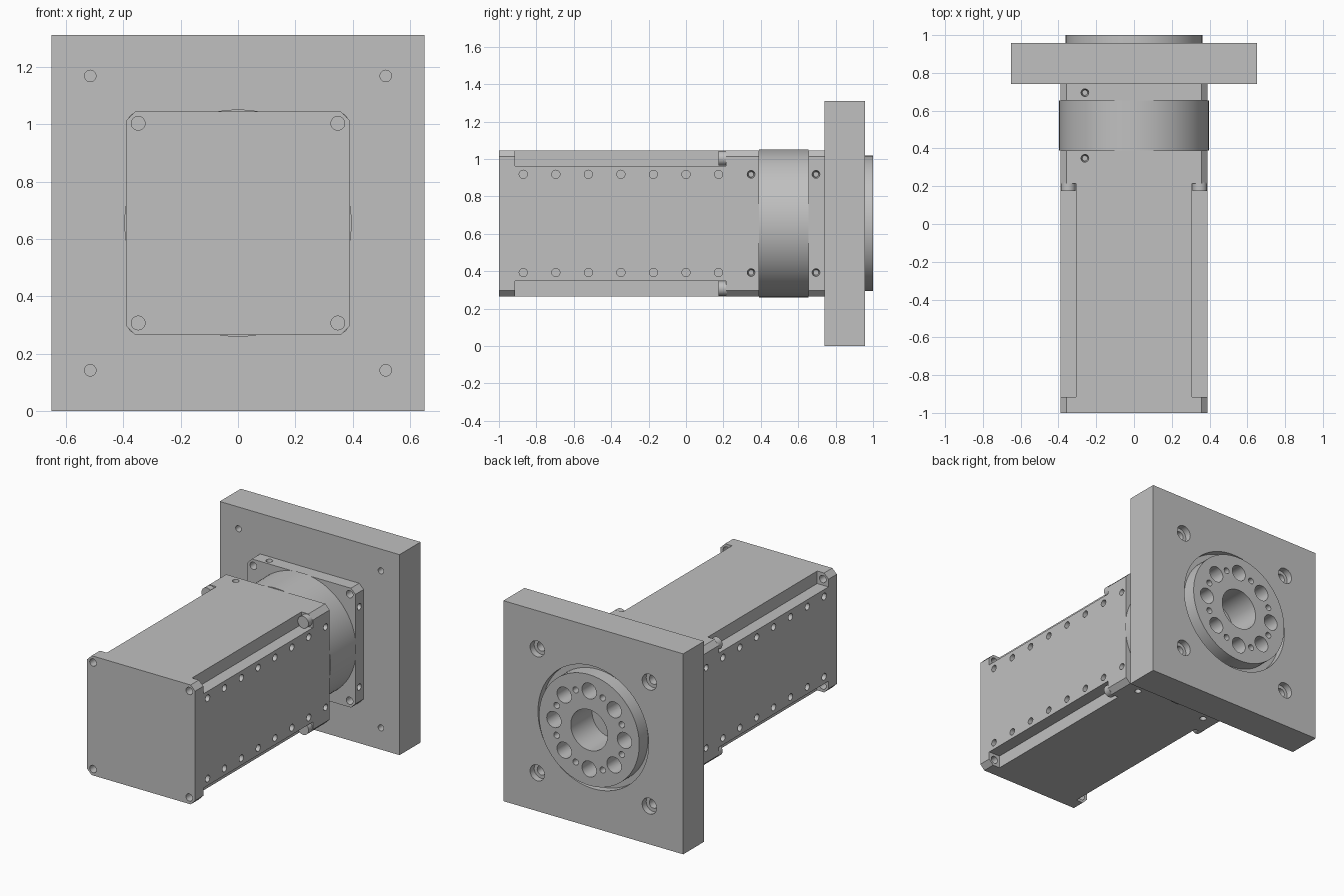
import bpy
import bmesh
import math
from mathutils import Vector

if "Cube" in bpy.data.objects:
    bpy.data.objects.remove(bpy.data.objects["Cube"])

ZC = 0.655                      # height of the main axis
HALF = 0.39                     # half width of the housing
SIGNS = (-1, 1)
CORNERS = [(sx, sz) for sx in SIGNS for sz in SIGNS]

grey = bpy.data.materials.new("machined_grey")
grey.use_nodes = True
grey.diffuse_color = (0.53, 0.53, 0.53, 1)
grey.node_tree.nodes["Principled BSDF"].inputs["Base Color"].default_value = grey.diffuse_color


def make(name, bm):
    bmesh.ops.recalc_face_normals(bm, faces=bm.faces)
    mesh = bpy.data.meshes.new(name)
    bm.to_mesh(mesh)
    bm.free()
    mesh.materials.append(grey)
    obj = bpy.data.objects.new(name, mesh)
    bpy.context.collection.objects.link(obj)
    return obj


def add_box(bm, low, high):
    low, high = Vector(low), Vector(high)
    verts = bmesh.ops.create_cube(bm, size=1)["verts"]
    for v in verts:
        v.co = (low + high) / 2 + v.co * (high - low)


def add_rod(bm, start, end, r, r_end=None, sides=32):
    start, end = Vector(start), Vector(end)
    verts = bmesh.ops.create_cone(
        bm, cap_ends=True, segments=sides, radius1=r,
        radius2=r if r_end is None else r_end, depth=(end - start).length)["verts"]
    turn = Vector((0, 0, 1)).rotation_difference(end - start)
    for v in verts:
        v.co = (start + end) / 2 + turn @ v.co


def chamfered_block(name, y0, y1, c=0.032):
    # Square section with cut corners, extruded along y
    a, b = HALF, HALF - c
    outline = [(a, -b), (a, b), (b, a), (-b, a), (-a, b), (-a, -b), (-b, -a), (b, -a)]
    bm = bmesh.new()
    face = bm.faces.new([bm.verts.new((x, y0, ZC + z)) for x, z in outline])
    grown = bmesh.ops.extrude_face_region(bm, geom=[face])["geom"]
    for v in grown:
        if isinstance(v, bmesh.types.BMVert):
            v.co.y = y1
    return make(name, bm)


def cylinder(name, y0, y1, r, sides=96):
    bm = bmesh.new()
    add_rod(bm, (0, y0, ZC), (0, y1, ZC), r, sides=sides)
    return make(name, bm)


def cut(obj, bm):
    cutter = make("cutter", bm)
    cutter.hide_render = True
    mod = obj.modifiers.new("cut", "BOOLEAN")
    mod.operation = "DIFFERENCE"
    mod.solver = "EXACT"
    mod.use_self = True
    mod.object = cutter
    bpy.context.view_layer.update()
    deps = bpy.context.evaluated_depsgraph_get()
    mesh = bpy.data.meshes.new_from_object(obj.evaluated_get(deps))
    obj.modifiers.clear()
    obj.data = mesh
    bpy.data.objects.remove(cutter)


def side_hole(bm, y, sx, z, r_end=0.022):
    add_rod(bm, (sx * 0.4, y, z), (sx * 0.34, y, z), 0.022, r_end, 24)


def mount_holes(bm, y):
    # Tapped holes on all four sides at one station
    for s in SIGNS:
        for t in SIGNS:
            side_hole(bm, y, s, ZC + t * 0.2625, 0.014)
            x = t * 0.26
            add_rod(bm, (x, y, ZC + s * 0.4), (x, y, ZC + s * 0.34), 0.022, 0.014, 24)


# Motor housing with corner channels and hole rows
housing = chamfered_block("motor_housing", -1, 0.39)
bm = bmesh.new()
for sx, sz in CORNERS:
    xs = sorted((sx * 0.308, sx * 0.45))
    zs = sorted((ZC + sz * 0.308, ZC + sz * 0.45))
    add_box(bm, (xs[0], -0.915, zs[0]), (xs[1], 0.215, zs[1]))
cut(housing, bm)
bm = bmesh.new()
for sx, sz in CORNERS:
    x, z = sx * 0.348, ZC + sz * 0.348
    add_rod(bm, (x, -1.02, z), (x, -0.9, z), 0.024, sides=24)
    for i in range(7):
        side_hole(bm, -0.87 + 0.174 * i, sx, ZC + sz * 0.2625)
mount_holes(bm, 0.348)
cut(housing, bm)

# Screw heads at the ends of the channels
bm = bmesh.new()
for sx, sz in CORNERS:
    x, z = sx * 0.348, ZC + sz * 0.348
    add_rod(bm, (x, 0.175, z), (x, 0.22, z), 0.039)
screws = make("channel_screws", bm)

# Round gear drum and its square flange
drum = cylinder("gear_drum", 0.39, 0.655, 0.396)
flange = chamfered_block("gear_flange", 0.655, 0.74)
bm = bmesh.new()
for sx, sz in CORNERS:
    x, z = sx * 0.348, ZC + sz * 0.348
    add_rod(bm, (x, 0.64, z), (x, 0.72, z), 0.024, sides=24)
mount_holes(bm, 0.695)
cut(flange, bm)


def add_output_bores(bm):
    # Centre bore and the ring of alternating large and small holes
    add_rod(bm, (0, 0.78, ZC), (0, 1.02, ZC), 0.133, sides=64)
    for i in range(16):
        a = math.radians(22.5 * i)
        x, z = 0.255 * math.sin(a), ZC + 0.255 * math.cos(a)
        r, depth = (0.02, 0.93) if i % 2 else (0.052, 0.88)
        add_rod(bm, (x, depth, z), (x, 1.02, z), r, sides=24)


# Mounting plate
bm = bmesh.new()
add_box(bm, (-0.65, 0.74, 0), (0.65, 0.957, 1.31))
plate = make("mounting_plate", bm)
bm = bmesh.new()
add_rod(bm, (0, 0.91, ZC), (0, 1.02, ZC), 0.4, sides=96)
for sx, sz in CORNERS:
    x, z = sx * 0.515, ZC + sz * 0.513
    add_rod(bm, (x, 0.72, z), (x, 0.82, z), 0.02, sides=24)
    x, z = sx * 0.405, ZC + sz * 0.405
    add_rod(bm, (x, 0.915, z), (x, 0.98, z), 0.052)
    add_rod(bm, (x, 0.84, z), (x, 0.93, z), 0.03)
cut(plate, bm)
bm = bmesh.new()
add_output_bores(bm)
cut(plate, bm)

# Output hub
hub = cylinder("output_hub", 0.91, 1, 0.362)
bm = bmesh.new()
add_output_bores(bm)
cut(hub, bm)

for obj in (housing, screws, drum, flange, plate, hub):
    obj.data.shade_smooth()
    obj.data.set_sharp_from_angle(angle=math.radians(30))
